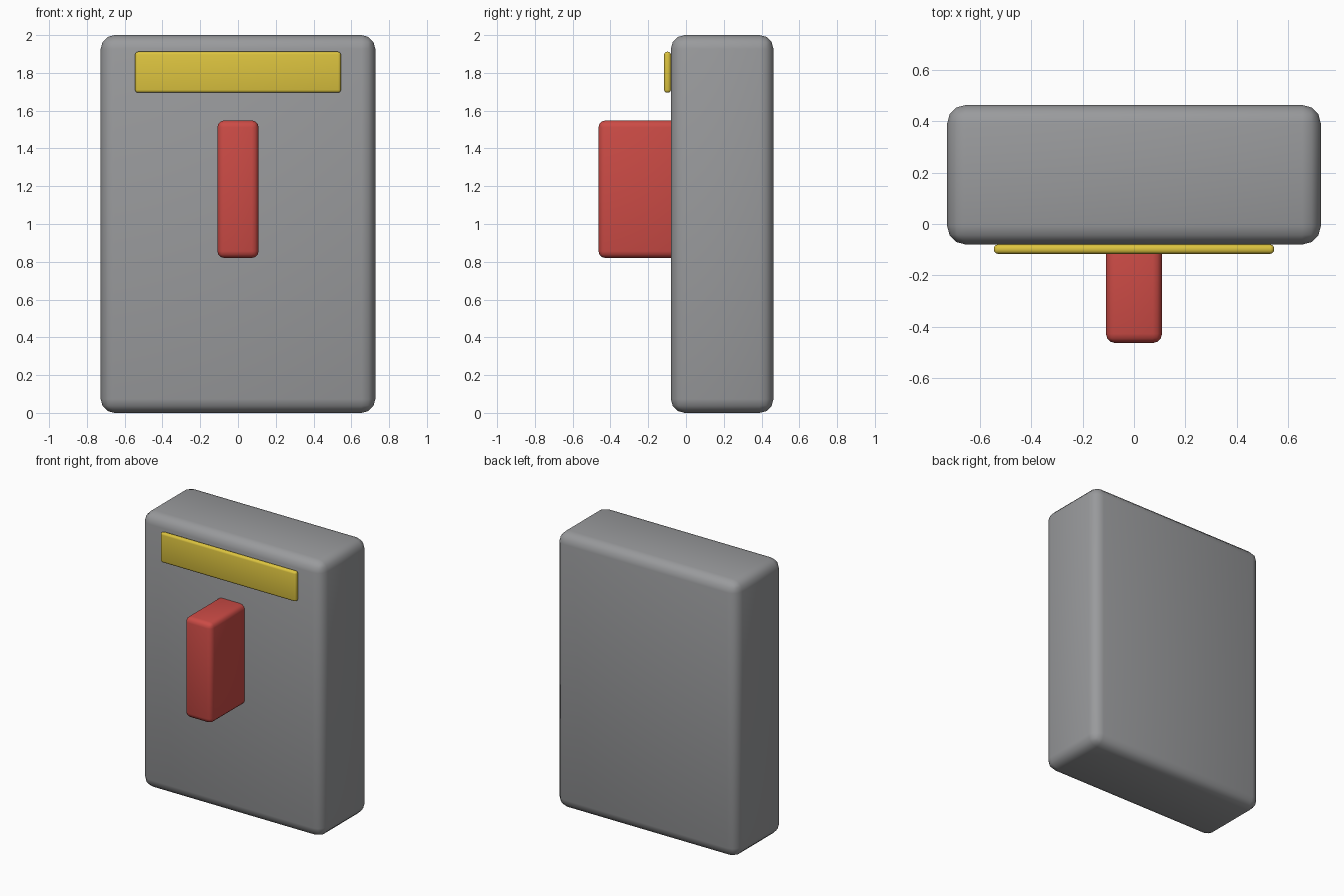
import bpy
from mathutils import Vector

cube = bpy.data.objects.get("Cube")
if cube:
    bpy.data.objects.remove(cube, do_unlink=True)


def material(name, rgb):
    mat = bpy.data.materials.new(name)
    mat.use_nodes = True
    colour = (*rgb, 1.0)
    mat.diffuse_color = colour
    mat.node_tree.nodes["Principled BSDF"].inputs["Base Color"].default_value = colour
    return mat


def rounded_box(name, low, high, radius, mat, segments=3):
    """Box between two corners with smooth, rounded edges."""
    low, high = Vector(low), Vector(high)
    bpy.ops.mesh.primitive_cube_add(size=1, location=(low + high) / 2)
    obj = bpy.context.object
    obj.name = name
    obj.scale = high - low
    bpy.ops.object.transform_apply(location=False, rotation=False, scale=True)
    bevel = obj.modifiers.new("Rounded edges", 'BEVEL')
    bevel.width = radius
    bevel.segments = segments
    bpy.ops.object.modifier_apply(modifier=bevel.name)
    bpy.ops.object.shade_smooth()
    obj.data.materials.append(mat)
    return obj


grey = material("grey metal", (0.32, 0.325, 0.335))
red = material("red", (0.6, 0.07, 0.06))
yellow = material("yellow", (0.72, 0.55, 0.05))

# Main housing
rounded_box("housing", (-0.727, -0.08, 0), (0.727, 0.463, 2), 0.073, grey)

# Yellow label strip across the top of the front
rounded_box("label_plate", (-0.545, -0.116, 1.695), (0.545, -0.08, 1.912), 0.015, yellow)

# Red lever, set into the housing
rounded_box("lever", (-0.109, -0.463, 0.82), (0.109, -0.01, 1.548), 0.036, red)
